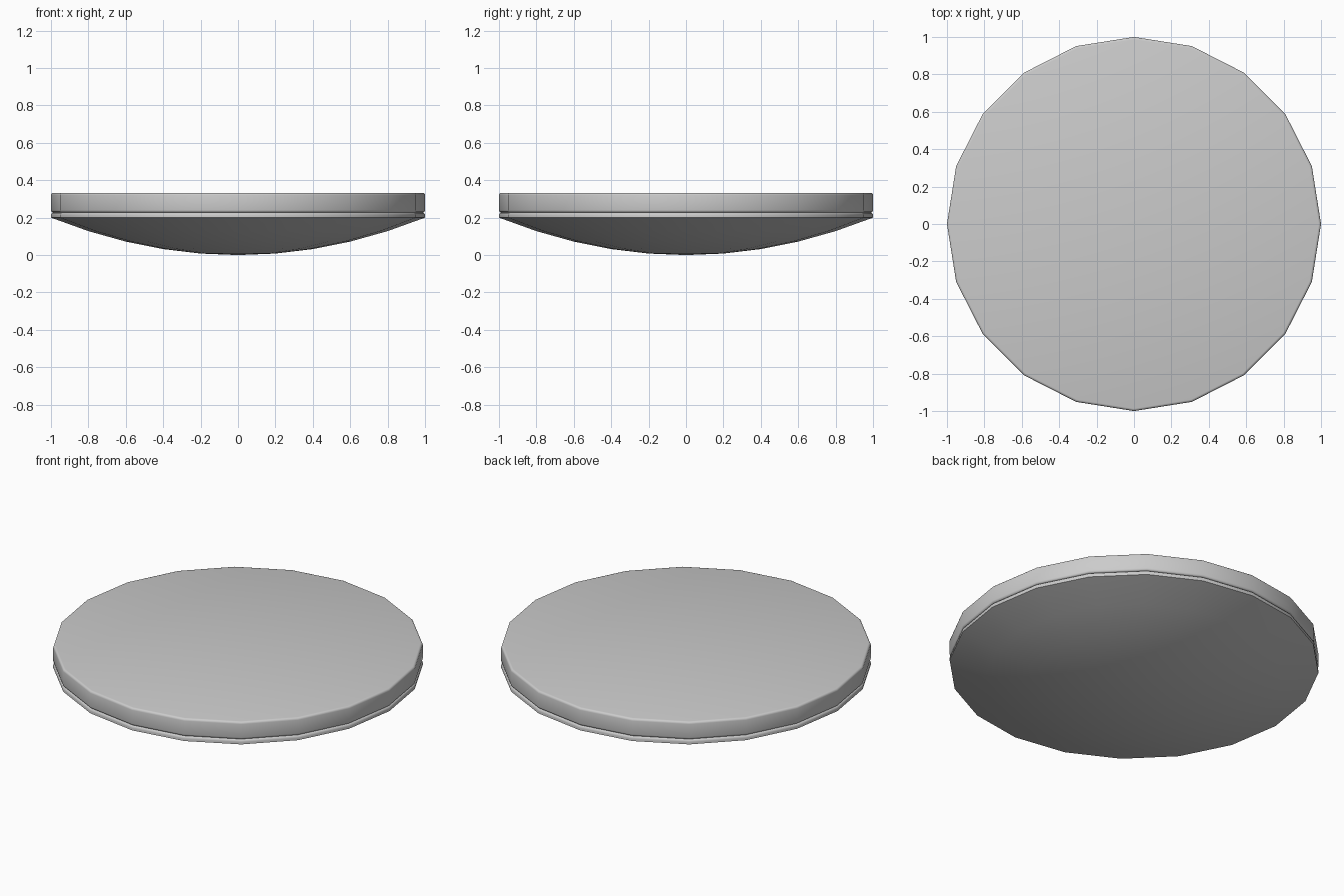
import bpy, bmesh
from math import cos, sin, pi, radians

if "Cube" in bpy.data.objects:
    bpy.data.objects.remove(bpy.data.objects["Cube"])

SIDES = 20


def lathe(name, profile):
    """Revolve (radius, z) points, listed bottom to top, around the z axis."""
    bm = bmesh.new()
    rings = []
    for r, z in profile:
        if r == 0:
            rings.append([bm.verts.new((0, 0, z))] * SIDES)
        else:
            rings.append([bm.verts.new((r * cos(2 * pi * i / SIDES),
                                        r * sin(2 * pi * i / SIDES), z))
                          for i in range(SIDES)])
    for low, high in zip(rings, rings[1:]):
        for i in range(SIDES):
            j = (i + 1) % SIDES
            bm.faces.new(dict.fromkeys((low[i], low[j], high[j], high[i])))
    # close flat ends
    for ring in (rings[0], rings[-1]):
        if ring[0] is not ring[1]:
            bm.faces.new(ring)
    bmesh.ops.recalc_face_normals(bm, faces=bm.faces)
    mesh = bpy.data.meshes.new(name)
    bm.to_mesh(mesh)
    bm.free()
    obj = bpy.data.objects.new(name, mesh)
    bpy.context.collection.objects.link(obj)
    bpy.ops.object.select_all(action='DESELECT')
    obj.select_set(True)
    bpy.context.view_layer.objects.active = obj
    bpy.ops.object.shade_smooth_by_angle(angle=radians(40))
    return obj


def rounded(z, up, b=0.013, steps=3):
    """Quarter-round edge at radius 1 ending on the plane z."""
    pts = [(1 - b + b * cos(pi / 2 * k / steps),
            z + up * b * (sin(pi / 2 * k / steps) - 1)) for k in range(steps + 1)]
    return pts if up > 0 else pts[::-1]


SEAM, TOP = 0.227, 0.333

# shallow curved underside with a thin rim
bowl = [(r / 5, 0.2 * (r / 5) ** 2) for r in range(6)]
lathe("curved_base", bowl + rounded(SEAM, 1))

# flat slab on top, with softened edges
lathe("top_slab", rounded(SEAM, -1) + rounded(TOP, 1))
